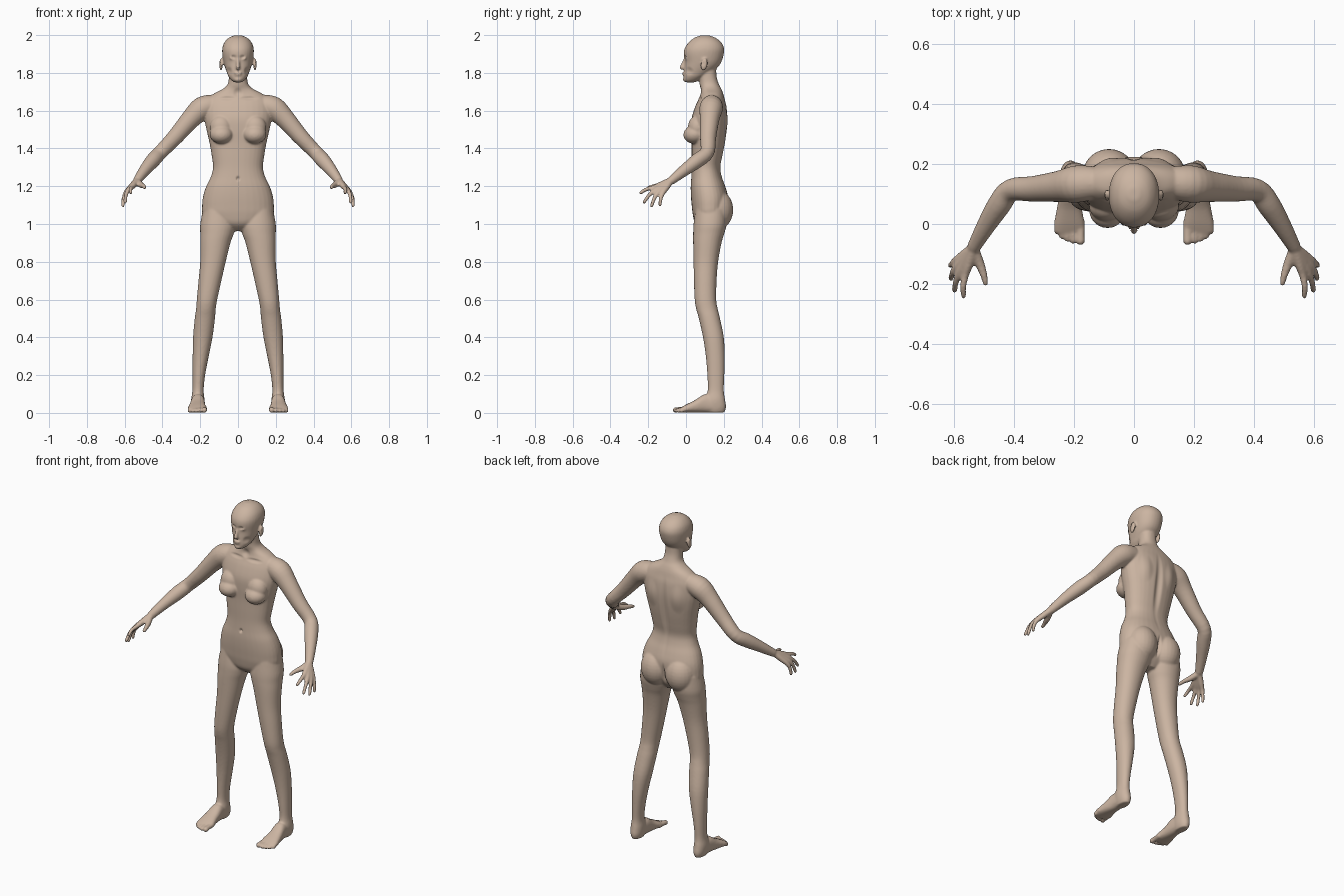
import bpy, bmesh, math
from mathutils import Vector as V, Matrix

bm = bmesh.new()


def spline(rows, steps=4):
    """Catmull-Rom interpolation of rows of numbers."""
    out = []
    for i in range(len(rows) - 1):
        a, b, c, d = (rows[max(i - 1, 0)], rows[i], rows[i + 1], rows[min(i + 2, len(rows) - 1)])
        for s in range(steps):
            t = s / steps
            out.append([0.5 * (2 * q + (r - p) * t + (2 * p - 5 * q + 4 * r - w) * t * t
                        + (3 * q - p - 3 * r + w) * t ** 3) for p, q, r, w in zip(a, b, c, d)])
    return out + [list(rows[-1])]


def skin(rings, power=2.0, n=32):
    """Closed skin over rings of (centre, u axis, v axis)."""
    loops = []
    for c, u, v in rings:
        loop = []
        for k in range(n):
            a = 2 * math.pi * k / n
            ca, sa = math.cos(a), math.sin(a)
            x = math.copysign(abs(ca) ** (2 / power), ca)
            y = math.copysign(abs(sa) ** (2 / power), sa)
            loop.append(bm.verts.new(c + u * x + v * y))
        loops.append(loop)
    faces = [bm.faces.new(loops[0]), bm.faces.new(loops[-1][::-1])]
    for p, q in zip(loops, loops[1:]):
        for k in range(n):
            j = (k + 1) % n
            faces.append(bm.faces.new((p[k], q[k], q[j], p[j])))
    bmesh.ops.recalc_face_normals(bm, faces=faces)


def stack(rows, power=2.0, side=0):
    """Horizontal slices: z, x min, x max, y front, y back."""
    rings = []
    for z, x0, x1, y0, y1 in spline(rows):
        cx = (x0 + x1) / 2 * (side or 1)
        rings.append((V((cx, (y0 + y1) / 2, z)), V(((x1 - x0) / 2, 0, 0)), V((0, (y1 - y0) / 2, 0))))
    skin(rings, power)


def tube(rows, side=1, n=16):
    """Round limb: x, y, z, radius, with a rounded tip."""
    pts = spline(rows)
    p = [V((r[0] * side, r[1], r[2])) for r in pts]
    rad = [r[3] for r in pts]
    tip = (p[-1] - p[-2]).normalized()
    for t in (0.5, 0.85, 1.0):
        p.append(V(p[len(pts) - 1]) + tip * rad[len(pts) - 1] * t)
        rad.append(rad[len(pts) - 1] * max(0.12, math.sqrt(1 - t * t)))
    rings = []
    for i, c in enumerate(p):
        d = (p[min(i + 1, len(p) - 1)] - p[max(i - 1, 0)]).normalized()
        u = d.cross(V((0.3, 0.2, 1)) if abs(d.z) < 0.9 else V((1, 0, 0))).normalized()
        rings.append((c, u * rad[i], d.cross(u) * rad[i]))
    skin(rings, n=n)


def blob(c, r, side=1, tilt=0):
    m = Matrix.Translation((c[0] * side, c[1], c[2])) @ Matrix.Rotation(tilt, 4, 'X') @ Matrix.Diagonal((*r, 1))
    bmesh.ops.create_uvsphere(bm, u_segments=24, v_segments=16, radius=1, matrix=m)


# torso and neck: z, half width, front, back
torso = [(.962, .04, .09, .16), (1.0, .13, .05, .19), (1.05, .185, .036, .213), (1.1, .19, .03, .222),
         (1.15, .184, .026, .222), (1.2, .168, .025, .208), (1.25, .144, .028, .19), (1.3, .132, .03, .182),
         (1.36, .139, .03, .193), (1.43, .151, .03, .207), (1.5, .167, .027, .217), (1.56, .178, .03, .22),
         (1.62, .178, .048, .215), (1.66, .165, .066, .205), (1.69, .128, .077, .197), (1.715, .08, .078, .187),
         (1.74, .055, .072, .174), (1.78, .048, .07, .162), (1.83, .047, .07, .16)]
stack([(z, -w, w, f, b) for z, w, f, b in torso], 2.25)

# head
head = [(1.75, .018, -.002, .045), (1.76, .034, -.011, .07), (1.78, .05, -.012, .10), (1.80, .058, -.011, .13),
        (1.83, .069, -.009, .168), (1.86, .077, -.007, .188), (1.9, .083, -.012, .2), (1.93, .083, -.007, .202),
        (1.96, .073, .013, .188), (1.985, .05, .043, .158), (1.999, .018, .08, .12)]
stack([(z, -w, w, f, b) for z, w, f, b in head], 2.15)
tube([(0, .0, 1.885, .007), (0, -.012, 1.855, .009), (0, -.022, 1.828, .012)])
blob((0, -.013, 1.799), (.021, .008, .005))
blob((0, -.011, 1.789), (.018, .008, .005))
blob((0, -.008, 1.764), (.018, .009, .010))

leg = [(1.08, .03, .185, .05, .215), (1.0, .012, .2, .04, .215), (.95, .022, .2, .038, .203),
       (.9, .04, .2, .038, .188), (.8, .065, .2, .04, .17), (.7, .088, .209, .042, .162),
       (.6, .11, .218, .046, .16), (.55, .118, .222, .054, .168), (.5, .122, .229, .068, .18),
       (.4, .135, .238, .09, .2), (.3, .155, .24, .105, .205), (.2, .174, .24, .113, .203),
       (.12, .182, .241, .115, .2), (.07, .177, .248, .1, .207), (.03, .178, .245, .1, .212), (.002, .186, .236, .11, .203)]
foot = [(.19, .212, .024, .05), (.15, .212, .032, .085), (.1, .212, .036, .098), (.05, .215, .042, .068),
        (0, .215, .051, .043), (-.03, .216, .05, .026)]
toes = [(.178, -.056, .015), (.203, -.056, .011), (.222, -.05, .0105), (.240, -.04, .0105), (.256, -.024, .0105)]
fingers = [((.562, -.172, 1.193), (.567, -.24, 1.165)), ((.582, -.164, 1.178), (.597, -.222, 1.115)),
           ((.593, -.146, 1.168), (.609, -.182, 1.096)), ((.594, -.122, 1.164), (.611, -.138, 1.1))]

for s in (1, -1):
    # leg, foot and toes
    stack(leg, 2.1, s)
    skin([(V((cx * s, y, h / 2 + .001)), V((w, 0, 0)), V((0, 0, h / 2))) for y, cx, w, h in spline(foot)], 2.4)
    for x, y, r in toes:
        tube([(x * s, .01, .02, r), (x * s, y + .02, .018, r * .9), (x * s, y, r, r)])
    # buttock, breast and ear
    blob((.083, .165, 1.075), (.088, .085, .105), s)
    blob((.088, .048, 1.475), (.062, .062, .05), s, .15)
    blob((.09, .06, 1.51), (.06, .05, .065), s)
    blob((.09, .096, 1.845), (.009, .019, .033), s, -.2)
    # eyeball
    blob((.031, .004, 1.878), (.014, .0125, .009), s)
    # arm
    tube([(.13, .137, 1.63, .055), (.19, .133, 1.612, .062), (.25, .125, 1.556, .052), (.333, .117, 1.46, .043),
          (.41, .112, 1.38, .038), (.45, .062, 1.337, .039), (.495, -.01, 1.283, .031), (.532, -.075, 1.232, .023)], s, 24)
    # fingers and thumb, running through the palm
    for k, e in fingers:
        w, k, e = V((.534, -.08, 1.23)), V(k), V(e)
        mid = k.lerp(e, .5) + V((.004, -.003, .005))
        w = w.lerp(k, .1)
        tube([(*w, .018), (*w.lerp(k, .6), .0155), (*k, .0125), (*mid, .0105), (*e, .009)], s)
    tube([(.533, -.085, 1.224, .018), (.514, -.13, 1.207, .016), (.5, -.17, 1.2, .012), (.494, -.197, 1.193, .0095)], s)

# fuse everything into one continuous body
mesh = bpy.data.meshes.new("body")
bm.to_mesh(mesh)
bm.free()
body = bpy.data.objects.new("body", mesh)
bpy.context.collection.objects.link(body)
bpy.context.view_layer.objects.active = body
body.select_set(True)
rm = body.modifiers.new("fuse", 'REMESH')
rm.mode, rm.voxel_size = 'VOXEL', .0055
sm = body.modifiers.new("soften", 'SMOOTH')
sm.factor, sm.iterations = .5, 5
for m in ("fuse", "soften"):
    bpy.ops.object.modifier_apply(modifier=m)

# sculpted hollows: centre, radii, push
strokes = [((0, .03, 1.24), (.012, .03, .016), (0, .012, 0)),        # navel
           ((0, .22, 1.42), (.03, .06, .28), (0, -.012, 0)),         # spine
           ((0, .24, 1.06), (.014, .07, .09), (0, -.02, 0)),         # cleft
           ((0, .07, 1.695), (.03, .04, .03), (0, .008, 0))]         # throat
for s in (1, -1):
    strokes += [((.024 * s, -.006, 1.883), (.02, .03, .014), (0, .008, 0)),     # eye socket
                ((.05 * s, .01, 1.81), (.022, .04, .025), (-.004 * s, .004, 0)),  # cheek
                ((.108 * s, .09, 1.85), (.02, .012, .02), (-.006 * s, 0, 0)),   # ear bowl
                ((.06 * s, .07, 1.665), (.06, .04, .014), (0, .006, 0)),        # above collarbone
                ((.085 * s, .20, 1.54), (.05, .06, .09), (0, .008, 0))]         # shoulder blade
for v in body.data.vertices:
    p = v.co.copy()
    for c, r, d in strokes:
        q = sum(((p[i] - c[i]) / r[i]) ** 2 for i in range(3))
        if q < 1:
            v.co += V(d) * (1 - q) ** 2
    v.co.z = max(v.co.z, 0)

skin_mat = bpy.data.materials.new("skin")
skin_mat.diffuse_color = (.6, .46, .36, 1)
body.data.materials.clear()
body.data.materials.append(skin_mat)
bpy.ops.object.shade_smooth()
